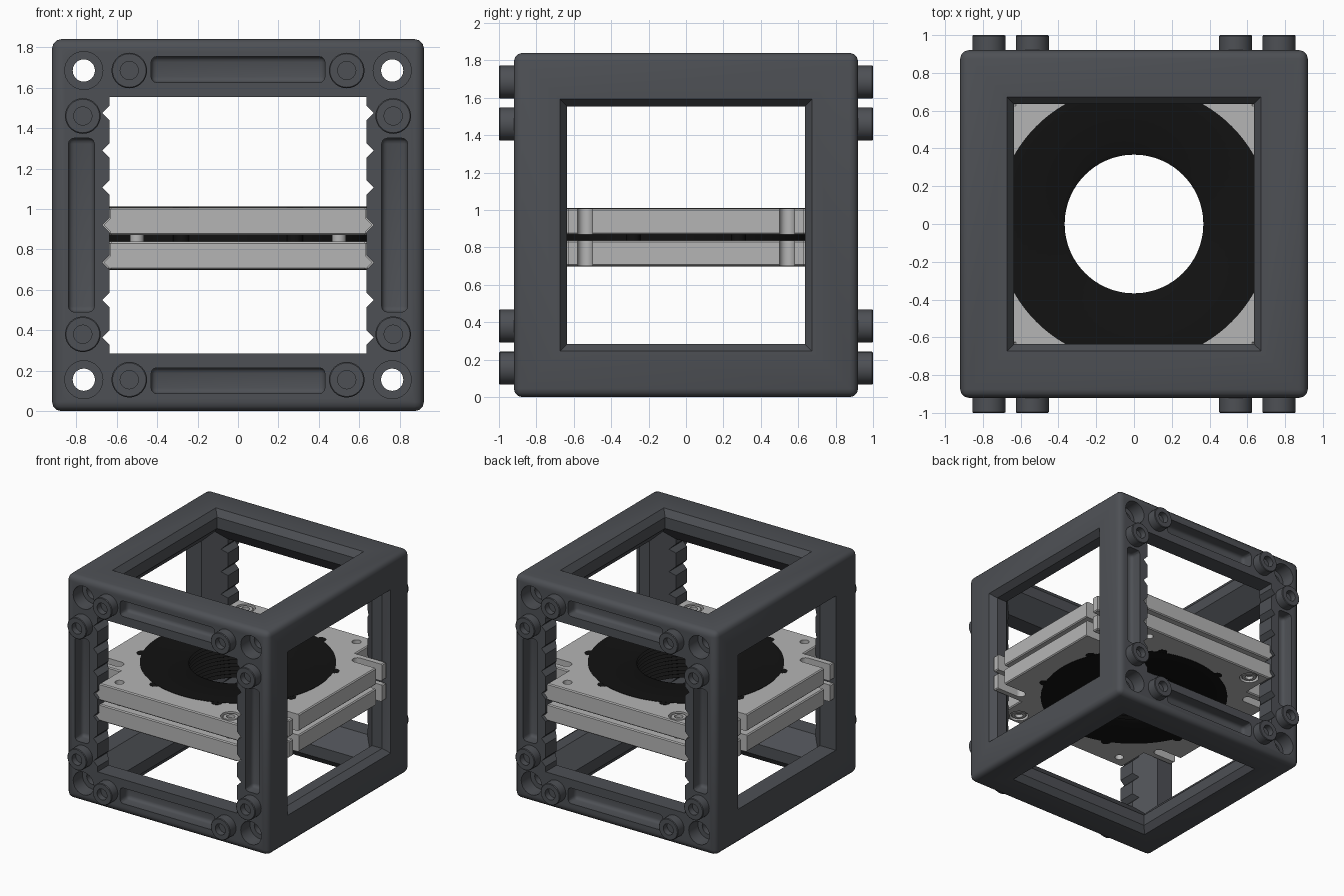
import bpy, bmesh, math
from mathutils import Matrix, Vector

if "Cube" in bpy.data.objects:
    bpy.data.objects.remove(bpy.data.objects["Cube"])

C = 0.92    # half size of the cube frame
W = 0.635   # half size of the windows
SIGNS = (-1, 1)
T = Matrix.Translation
R = Matrix.Rotation
AXES = [Matrix(), R(math.pi / 2, 4, 'Y'), R(math.pi / 2, 4, 'X')]


def material(name, col):
    m = bpy.data.materials.new(name)
    m.diffuse_color = (*col, 1)
    m.use_nodes = True
    m.node_tree.nodes["Principled BSDF"].inputs["Base Color"].default_value = m.diffuse_color
    return m


DARK = material("dark_grey", (0.075, 0.08, 0.09))
BLACK = material("black", (0.006, 0.006, 0.006))
LIGHT = material("light_grey", (0.46, 0.46, 0.46))


def obj(name, bm, mat=None, mtx=Matrix()):
    bmesh.ops.transform(bm, matrix=mtx, verts=bm.verts)
    bmesh.ops.recalc_face_normals(bm, faces=bm.faces)
    me = bpy.data.meshes.new(name)
    bm.to_mesh(me)
    bm.free()
    o = bpy.data.objects.new(name, me)
    bpy.context.collection.objects.link(o)
    if mat:
        me.materials.append(mat)
    return o


def box(size, bevel=0, segs=3):
    bm = bmesh.new()
    bmesh.ops.create_cube(bm, size=1, matrix=Matrix.Diagonal((*size, 1)))
    if bevel:
        bmesh.ops.bevel(bm, geom=bm.edges[:], offset=bevel, segments=segs,
                        profile=0.5, affect='EDGES')
    return bm


def cone(r1, r2, depth, n=32):
    bm = bmesh.new()
    bmesh.ops.create_cone(bm, cap_ends=True, segments=n, radius1=r1, radius2=r2, depth=depth)
    return bm


def prism(points, z0, z1):
    bm = bmesh.new()
    f = bm.faces.new([bm.verts.new((x, y, z0)) for x, y in points])
    top = bmesh.ops.extrude_face_region(bm, geom=[f])['geom']
    bmesh.ops.translate(bm, vec=(0, 0, z1 - z0),
                        verts=[v for v in top if isinstance(v, bmesh.types.BMVert)])
    return bm


def lathe(profile, n=32):
    bm = bmesh.new()
    rings = [[bm.verts.new((r * math.cos(a), r * math.sin(a), z)) for r, z in profile]
             for a in (2 * math.pi * i / n for i in range(n))]
    k = len(profile)
    for i in range(n):
        a, b = rings[i], rings[(i + 1) % n]
        for j in range(k):
            if profile[j][0] > 0 or profile[(j + 1) % k][0] > 0:
                bm.faces.new((a[j], b[j], b[(j + 1) % k], a[(j + 1) % k]))
    bmesh.ops.remove_doubles(bm, verts=bm.verts, dist=1e-5)
    return bm


def cut(target, bm, mtx=Matrix(), op='DIFFERENCE'):
    cutter = obj("cutter", bm, None, mtx)
    cutter.hide_render = True
    mod = target.modifiers.new("cut", 'BOOLEAN')
    mod.operation, mod.solver, mod.object = op, 'EXACT', cutter
    dg = bpy.context.evaluated_depsgraph_get()
    me = bpy.data.meshes.new_from_object(target.evaluated_get(dg))
    target.modifiers.clear()
    target.data = me
    bpy.data.objects.remove(cutter)


def smooth(o):
    bpy.ops.object.select_all(action='DESELECT')
    o.select_set(True)
    bpy.context.view_layer.objects.active = o
    bpy.ops.object.shade_smooth_by_angle(angle=math.radians(30))


# Cube frame: rounded block with a window through every axis
frame = obj("cube_frame", box((2 * C,) * 3, 0.045), DARK)
for ax in AXES:
    cut(frame, box((2 * W, 2 * W, 3)), ax)

# Mitred inner chamfers of the bars (rhombic dodecahedron cavity)
bm = bmesh.new()
S = 1.41
for i in range(3):
    for s in SIGNS:
        v = Vector((0, 0, 0))
        v[i] = s * S
        bm.verts.new(v)
for x in SIGNS:
    for y in SIGNS:
        for z in SIGNS:
            bm.verts.new((x * S / 2, y * S / 2, z * S / 2))
bmesh.ops.convex_hull(bm, input=bm.verts)
cut(frame, bm)

# Chamfered rims of the side, top and bottom windows
for ax in AXES[:2]:
    for flip in (0, math.pi):
        r = math.sqrt(2)
        cut(frame, cone((W - 0.005) * r, 0.68 * r, 0.07, 4),
            R(flip, 4, 'X') @ ax @ T((0, 0, C - 0.025)) @ R(math.pi / 4, 4, 'Z'))

# V-shaped slide grooves on the columns
for s in SIGNS:
    for i in range(-3, 4):
        cut(frame, box((0.052, 3, 0.052)),
            T((s * W, 0, i * 0.185)) @ R(math.pi / 4, 4, 'Y'))

# Corner through holes, counterbores and long pockets on front and back
for x in SIGNS:
    for z in SIGNS:
        cut(frame, cone(0.055, 0.055, 3), T((x * 0.763, 0, z * 0.765)) @ AXES[2])
        for y in SIGNS:
            cut(frame, cone(0.094, 0.094, 0.24), T((x * 0.763, y * C, z * 0.765)) @ AXES[2])
for y in SIGNS:
    for s in SIGNS:
        cut(frame, box((0.86, 0.2, 0.128), 0.028), T((0, y * C, s * 0.77)))
        cut(frame, box((0.128, 0.2, 0.86), 0.028), T((s * 0.775, y * C, 0)))
frame.data.transform(T((0, 0, C)))
smooth(frame)

# Bolts with a blind bore on front and back
BOLT = [(0, 0), (0.088, 0), (0.088, 0.095), (0.083, 0.1), (0.045, 0.1), (0.045, 0.05), (0, 0.05)]
for y in SIGNS:
    for x in SIGNS:
        for z in SIGNS:
            for px, pz in ((0.538, 0.765), (0.768, 0.54)):
                face = R(math.pi / 2 * -y, 4, 'X')
                smooth(obj("bolt", lathe(BOLT), DARK,
                           T((x * px, y * 0.9, C + z * pz)) @ face))

# Two cross-shaped plates with spring slots, centre bore and screw holes
E, N = 0.905, 0.632
QUAD = [(E, N), (N, N), (N, E)]
outline = []
for k in range(4):
    rot = R(k * math.pi / 2, 4, 'Z')
    outline += [(rot @ Vector((x, y, 0))).xy[:] for x, y in QUAD]
for name, z0, z1 in (("lower_plate", 0.70, 0.838), ("upper_plate", 0.87, 1.008)):
    bm = prism(outline, z0, z1)
    bmesh.ops.bevel(bm, geom=[e for e in bm.edges if abs(e.verts[0].co.z - e.verts[1].co.z) < 1e-4],
                    offset=0.008, segments=1, affect='EDGES')
    plate = obj(name, bm, LIGHT)
    cut(plate, cone(0.71, 0.71, 4, 96))
    for x in SIGNS:
        for y in SIGNS:
            cut(plate, cone(0.04, 0.04, 4, 24), T((x * 0.71, y * 0.54, 0)))
            cut(plate, box((0.3, 0.08, 4)), T((x * 0.86, y * 0.54, 0)))
            if x * y < 0:
                outer = z1 if z1 > 0.9 else z0
                cut(plate, cone(0.075, 0.075, 0.08), T((x * 0.5, y * 0.81, outer)))
            else:
                cut(plate, cone(0.035, 0.035, 4, 24), T((x * 0.52, y * 0.8, 0)))
    smooth(plate)
    # Ridges that sit in the column grooves
    zc = 0.735 if z1 < 0.9 else 0.92 + 0.0
    zc = C - 0.185 if z1 < 0.9 else C
    for x in SIGNS:
        for y in SIGNS:
            obj("plate_ridge", box((0.045, 0.11, 0.045)), LIGHT,
                T((x * N, y * 0.845, zc)) @ R(math.pi / 4, 4, 'Y'))

# Socket screws and the spacers between the plates
SCREW = [(0, -0.035), (0.06, -0.035), (0.06, -0.004), (0.055, 0), (0.032, 0), (0.032, -0.025), (0, -0.025)]
for x in SIGNS:
    for z, flip in ((1.003, 0), (0.705, math.pi)):
        smooth(obj("plate_screw", lathe(SCREW, 24), LIGHT,
                   T((x * 0.5, -x * 0.81, z)) @ R(flip, 4, 'X')))
    for y in SIGNS:
        smooth(obj("spacer", cone(0.035, 0.035, 0.04, 24), LIGHT, T((x * 0.5, y * 0.81, 0.854))))

# Black threaded ring with lugs around its rim
n = 10
bore = [(0.395 if i % 2 else 0.367, 0.71 + i * 0.29 / (2 * n)) for i in range(2 * n + 1)]
ring = obj("threaded_ring", lathe([(0.39, 0.698)] + bore + [(0.39, 1.011), (0.732, 1.011), (0.732, 0.698)], 96), BLACK)
smooth(ring)
for k in range(8):
    a = math.radians(22.5 + 45 * k)
    smooth(obj("ring_lug", cone(0.04, 0.04, 0.311, 20), BLACK,
               T((0.735 * math.cos(a), 0.735 * math.sin(a), 0.8545))))
